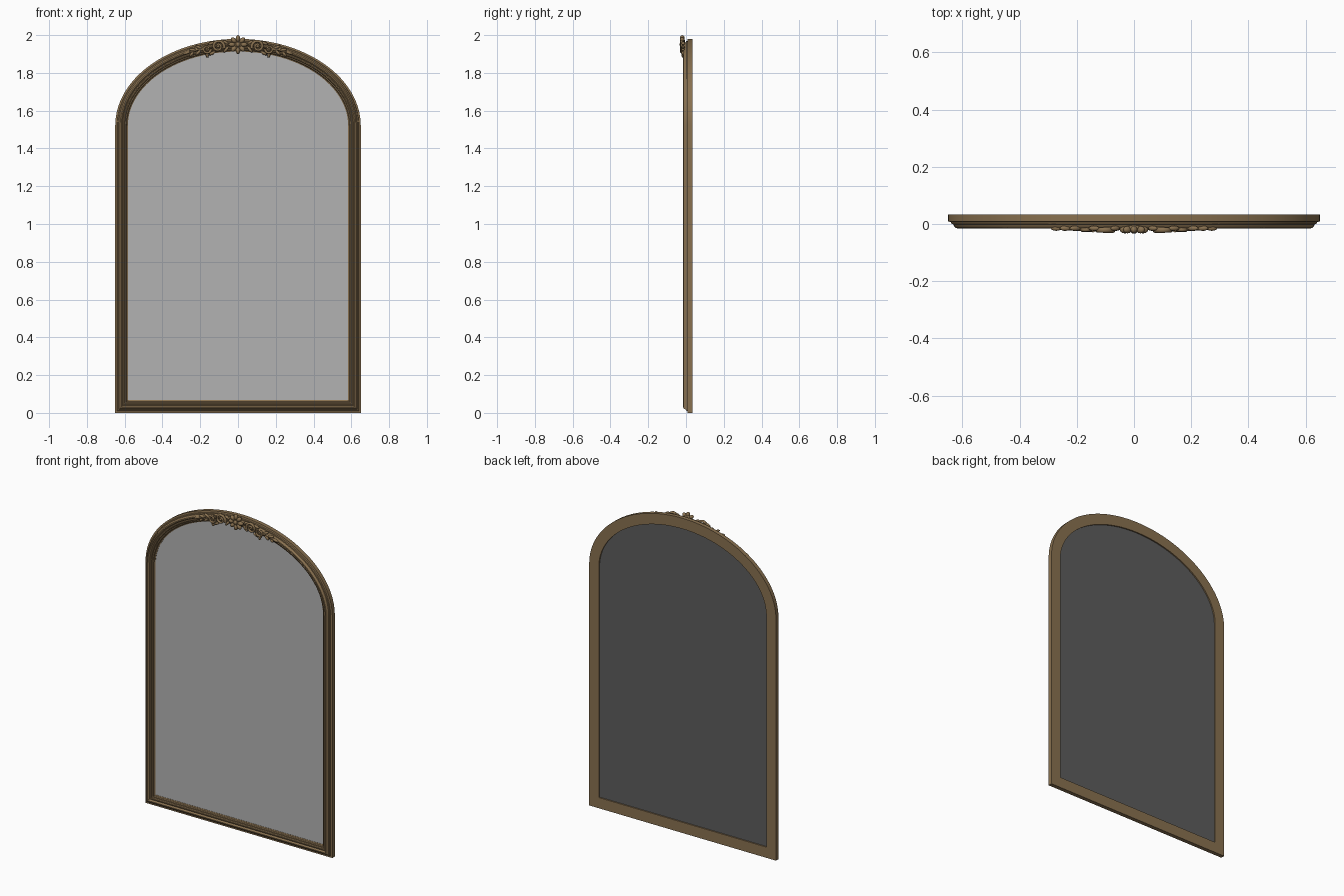
import bpy, bmesh, math
from mathutils import Matrix, Vector

if "Cube" in bpy.data.objects:
    bpy.data.objects.remove(bpy.data.objects["Cube"])

SPRING = 1.52            # height where the arch begins
HALF, RISE = 0.65, 0.46  # outer half width and arch rise


def material(name, rgb):
    m = bpy.data.materials.new(name)
    m.diffuse_color = (*rgb, 1)
    m.use_nodes = True
    m.node_tree.nodes["Principled BSDF"].inputs["Base Color"].default_value = m.diffuse_color
    return m


BRONZE = material("antique bronze", (0.25, 0.165, 0.08))
SILVER = material("mirror silver", (0.45, 0.45, 0.45))
DARK = material("dark backing", (0.11, 0.11, 0.11))


def finish(name, bm, mats, mirror=False, angle=35):
    bmesh.ops.recalc_face_normals(bm, faces=bm.faces)
    me = bpy.data.meshes.new(name)
    bm.to_mesh(me)
    bm.free()
    ob = bpy.data.objects.new(name, me)
    bpy.context.collection.objects.link(ob)
    for m in mats:
        me.materials.append(m)
    if mirror:
        ob.modifiers.new("mirror", 'MIRROR').use_clip = False
    bpy.ops.object.select_all(action='DESELECT')
    ob.select_set(True)
    bpy.context.view_layer.objects.active = ob
    bpy.ops.object.shade_smooth_by_angle(angle=math.radians(angle))
    return ob


def outline(d, n=64):
    """Arched outline, inset by d, as (x, z) points."""
    pts = [(-(HALF - d), d), (HALF - d, d)]
    for i in range(n + 1):
        a = math.pi * i / n
        pts.append(((HALF - d) * math.cos(a), SPRING + (RISE - d) * math.sin(a)))
    return pts


# Moulded frame: (inset, y) profile swept round the arch
profile = [(0, .034), (0, .009), (.010, .007), (.012, 0), (.018, -.001),
           (.021, -.009), (.026, -.014), (.032, -.015), (.037, -.011),
           (.039, -.005), (.044, -.008), (.049, -.007), (.052, 0),
           (.058, .001), (.061, .008), (.067, .011), (.067, .034)]
bm = bmesh.new()
rings = [[bm.verts.new((x, y, z)) for x, z in outline(d)] for d, y in profile]
for j, ring in enumerate(rings):
    nxt = rings[(j + 1) % len(rings)]
    for i in range(len(ring)):
        k = (i + 1) % len(ring)
        bm.faces.new((ring[i], ring[k], nxt[k], nxt[i]))
finish("frame", bm, [BRONZE])

# Mirror panel: silver in front, dark behind
bm = bmesh.new()
front = [bm.verts.new((x, .013, z)) for x, z in outline(.0665)]
back = [bm.verts.new((x, .026, z)) for x, z in outline(.0665)]
bm.faces.new(front)
bm.faces.new(back)
for i in range(len(front)):
    k = (i + 1) % len(front)
    bm.faces.new((front[i], front[k], back[k], back[i]))
bm.normal_update()
panel = finish("mirror_panel", bm, [SILVER, DARK])
for p in panel.data.polygons:
    p.material_index = 0 if p.normal.y < -0.5 else 1


def blob(bm, x, z, length, width, depth, angle=0, y=-.018):
    """Rounded petal or leaf, long axis turned by angle in the front plane."""
    m = (Matrix.Translation((x, y, z)) @ Matrix.Rotation(-angle, 4, 'Y')
         @ Matrix.Diagonal((length, depth, width, 1)))
    bmesh.ops.create_uvsphere(bm, u_segments=12, v_segments=8, radius=1, matrix=m)


def tube(bm, pts, r0, r1, y=-.018, depth=1.3, sides=8):
    """Tapered rod along (x, z) points."""
    rows = []
    for i, (x, z) in enumerate(pts):
        a, b = pts[max(i - 1, 0)], pts[min(i + 1, len(pts) - 1)]
        t = Vector((b[0] - a[0], b[1] - a[1])).normalized()
        r = r0 + (r1 - r0) * i / (len(pts) - 1)
        rows.append([])
        for s in range(sides):
            c, q = math.cos(math.tau * s / sides) * r, math.sin(math.tau * s / sides) * r
            rows[-1].append(bm.verts.new((x - t.y * c, y + q * depth, z + t.x * c)))
    for a, b in zip(rows, rows[1:]):
        for s in range(sides):
            k = (s + 1) % sides
            bm.faces.new((a[s], a[k], b[k], b[s]))
    bm.faces.new(rows[0])
    bm.faces.new(rows[-1])


def spiral(cx, cz, r0, r1, start, turns, n=36):
    return [(cx + (r0 + (r1 - r0) * i / n) * math.cos(start + turns * math.tau * i / n),
             cz + (r0 + (r1 - r0) * i / n) * math.sin(start + turns * math.tau * i / n))
            for i in range(n + 1)]


# Central flower on the crown
bm = bmesh.new()
for i in range(8):
    a = math.tau * i / 8 + math.pi / 2
    blob(bm, .032 * math.cos(a), 1.95 + .032 * math.sin(a), .018, .012, .013, a, -.020)
blob(bm, 0, 1.95, .034, .034, .012, 0, -.015)
blob(bm, 0, 1.95, .013, .013, .011, 0, -.023)
finish("crown_flower", bm, [BRONZE], angle=60)

# Paired scrolls beside the flower
bm = bmesh.new()
tube(bm, spiral(.105, 1.940, .033, .006, math.radians(200), -1.6), .008, .005, -.021)
tube(bm, spiral(.165, 1.926, .023, .005, math.radians(170), 1.5), .007, .004, -.020)
blob(bm, .105, 1.940, .009, .009, .012)
blob(bm, .165, 1.926, .007, .007, .010)
finish("crown_scrolls", bm, [BRONZE], mirror=True, angle=60)

# Leaves trailing down the arch on each side
bm = bmesh.new()
for x, z, length, deg in [(.062, 1.925, .022, -50), (.066, 1.962, .018, 30),
                          (.140, 1.957, .020, -20), (.135, 1.905, .020, -30),
                          (.163, 1.894, .014, -100), (.205, 1.935, .022, 25),
                          (.210, 1.908, .020, -45), (.240, 1.922, .020, 5),
                          (.245, 1.900, .016, -50), (.272, 1.906, .020, -15)]:
    blob(bm, x, z, length, .008, .009, math.radians(deg), -.015)
tube(bm, [(.185, 1.925), (.21, 1.925), (.235, 1.915), (.26, 1.907), (.285, 1.897)],
     .007, .003, -.016)
finish("crown_leaves", bm, [BRONZE], mirror=True, angle=60)
